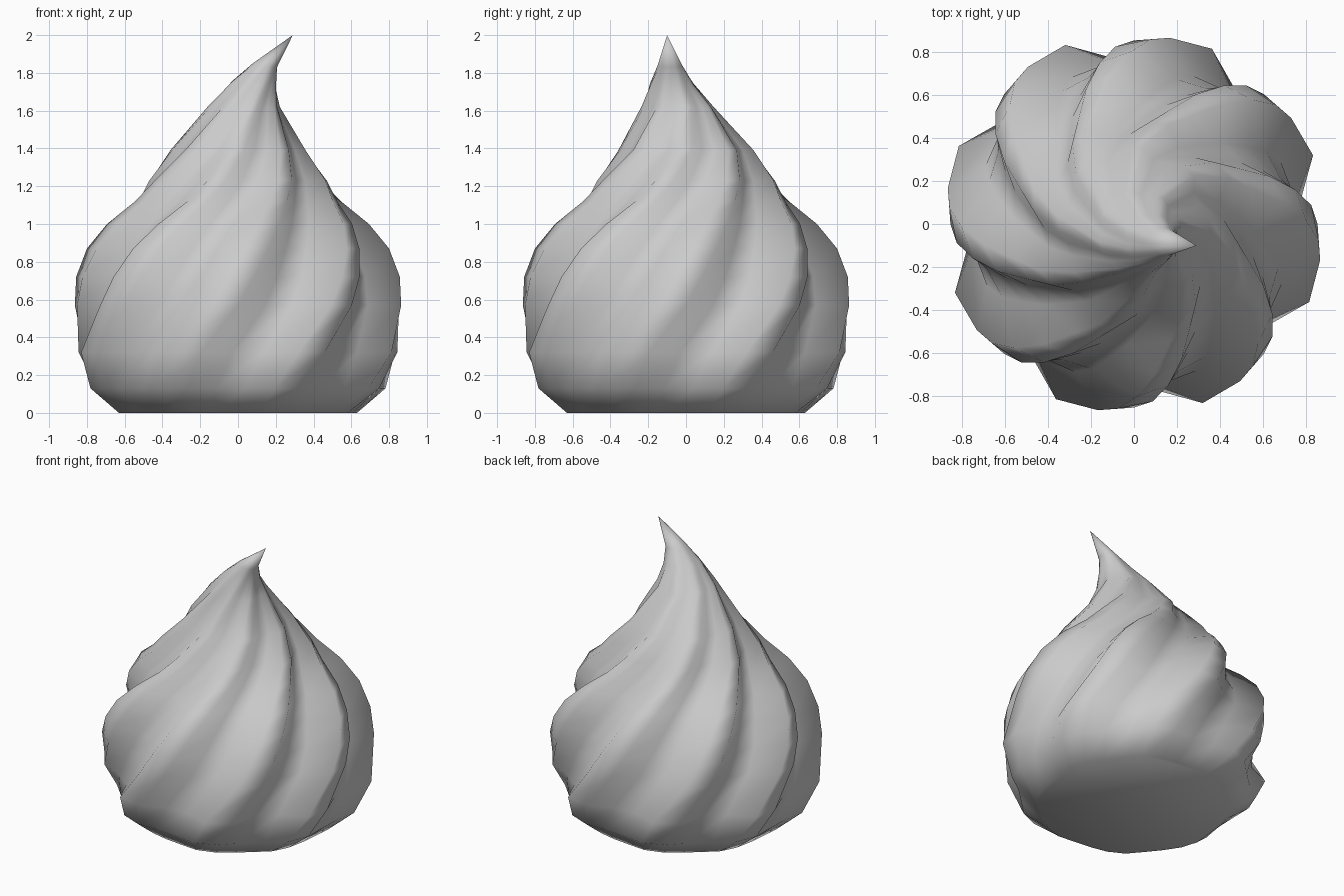
import bpy, bmesh
from math import radians, cos, sin

if "Cube" in bpy.data.objects:
    bpy.data.objects.remove(bpy.data.objects["Cube"])

LOBES = 8
# rings: height, centre x, centre y, ridge radius, valley radius, lobe angle (degrees)
RINGS = [
    (0.00, 0.00, 0.00, 0.64, 0.62, 12),
    (0.13, 0.00, 0.00, 0.805, 0.755, 16),
    (0.32, 0.00, 0.00, 0.89, 0.77, 23),
    (0.57, 0.00, 0.00, 0.88, 0.74, 36),
    (0.72, 0.00, 0.00, 0.86, 0.70, 42),
    (0.87, 0.00, 0.00, 0.80, 0.63, 48),
    (1.00, 0.00, 0.00, 0.70, 0.56, 55),
    (1.12, 0.00, 0.00, 0.57, 0.47, 64),
    (1.23, 0.00, 0.00, 0.49, 0.41, 73),
    (1.39, 0.00, 0.00, 0.36, 0.315, 86),
    (1.62, 0.03, -0.045, 0.195, 0.18, 103),
    (1.74, 0.085, -0.075, 0.12, 0.115, 112),
    (1.84, 0.142, -0.085, 0.065, 0.065, 120),
]
# one lobe's section: angle offset, share of the way from valley to ridge
LOBE = ((-2, 1.0), (9, 0.8), (20, 0.08), (32, 0.0))
TIP = (0.29, -0.10, 2.0)

bm = bmesh.new()
loops = []
for z, cx, cy, ridge, valley, turn in RINGS:
    loop = []
    for i in range(LOBES):
        for offset, share in LOBE:
            r = valley + (ridge - valley) * share
            a = radians(turn + i * 360 / LOBES + offset)
            tilt = -0.15 * (cos(a) * r) if z > 1.7 else 0
            loop.append(bm.verts.new((cx + r * cos(a), cy + r * sin(a), z + tilt)))
    loops.append(loop)

# twisted sides
n = LOBES * len(LOBE)
for lo, hi in zip(loops, loops[1:]):
    for i in range(n):
        j = (i + 1) % n
        bm.faces.new((lo[i], lo[j], hi[j], hi[i]))

# pulled tip
tip = bm.verts.new(TIP)
for i in range(n):
    bm.faces.new((loops[-1][i], loops[-1][(i + 1) % n], tip))

# flat base
bm.faces.new(loops[0][::-1])
for f in bm.faces:
    f.smooth = True

mesh = bpy.data.meshes.new("cream_swirl")
bm.to_mesh(mesh)
bm.free()
bpy.context.collection.objects.link(bpy.data.objects.new("cream_swirl", mesh))
